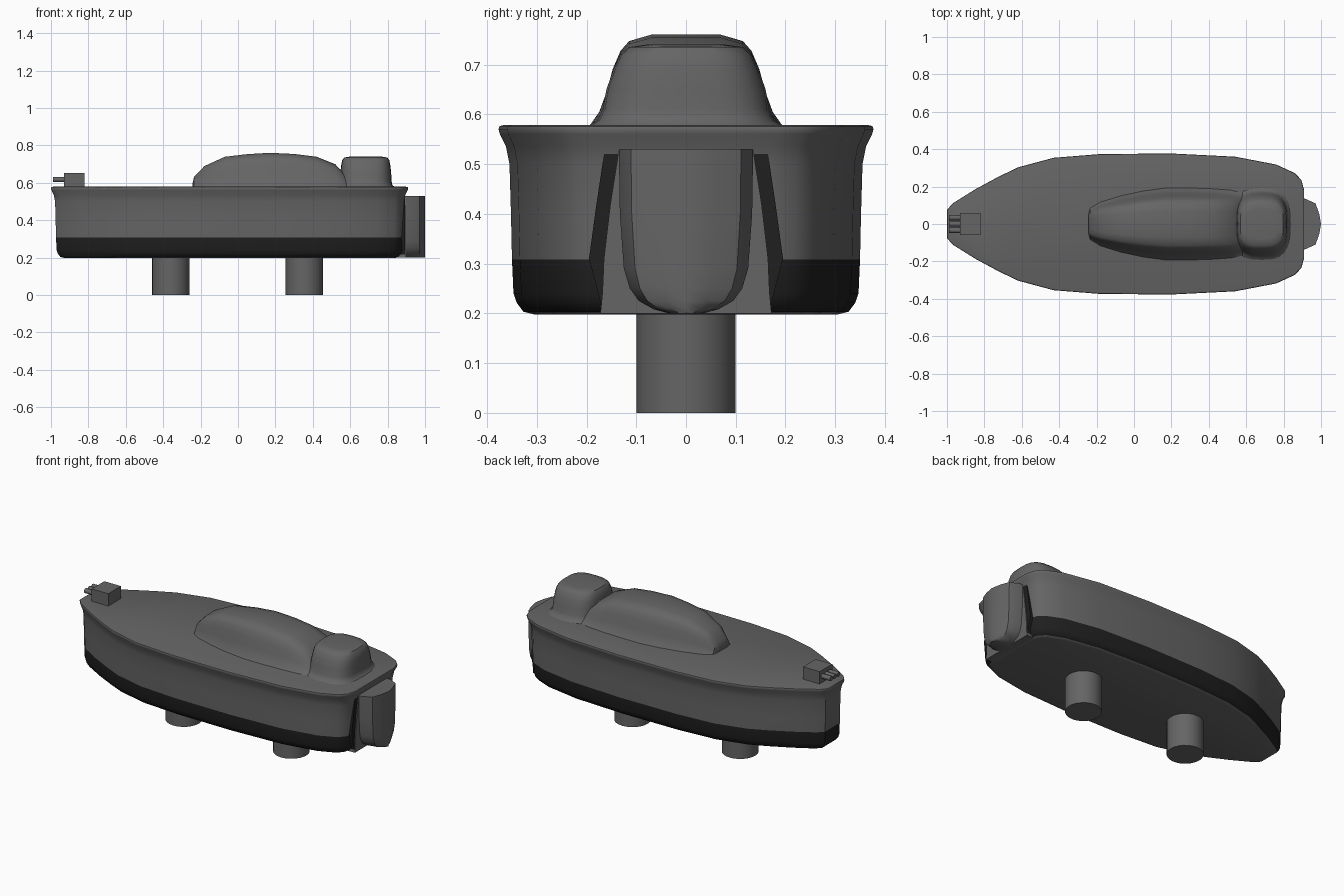
import bpy, bmesh, math

if "Cube" in bpy.data.objects:
    bpy.data.objects.remove(bpy.data.objects["Cube"])


def material(name, v):
    m = bpy.data.materials.new(name)
    m.diffuse_color = (v, v, v, 1)
    m.use_nodes = True
    m.node_tree.nodes["Principled BSDF"].inputs["Base Color"].default_value = m.diffuse_color
    return m


GREY = material("ship grey", 0.13)
BLACK = material("waterline black", 0.014)


def loft(name, rings, mats=(GREY,), rule=None, angle=40):
    """Skin closed rings of points, cap both ends, smooth by angle."""
    bm = bmesh.new()
    vs = [[bm.verts.new(p) for p in r] for r in rings]
    n = len(vs[0])
    for a, b in zip(vs, vs[1:]):
        for i in range(n):
            j = (i + 1) % n
            bm.faces.new((a[i], a[j], b[j], b[i]))
    bm.faces.new(vs[0][::-1])
    bm.faces.new(vs[-1])
    bmesh.ops.recalc_face_normals(bm, faces=bm.faces)
    if rule:
        for f in bm.faces:
            f.material_index = rule(f)
    me = bpy.data.meshes.new(name)
    bm.to_mesh(me)
    bm.free()
    for m in mats:
        me.materials.append(m)
    ob = bpy.data.objects.new(name, me)
    bpy.context.collection.objects.link(ob)
    bpy.ops.object.select_all(action='DESELECT')
    ob.select_set(True)
    bpy.context.view_layer.objects.active = ob
    bpy.ops.object.shade_smooth_by_angle(angle=math.radians(angle))
    return ob


def mirrored(half):
    return half + [(x, -y) for x, y in reversed(half) if y > 1e-6]


# Hull: deck outline repeated at several heights with an inset
outline = mirrored([(-1, 0.0), (-1, 0.075), (-.97, .11), (-.85, .185), (-.73, .25),
                    (-.62, .303), (-.43, .354), (-.18, .374), (.2, .377), (.54, .36),
                    (.76, .318), (.86, .272), (.895, .235), (.91, .18), (.91, .09), (.91, 0)])
CX = -0.045


def hull_ring(z, d):
    return [(CX + (x - CX) * (1 - d / .955), y * (1 - d / .375), z) for x, y in outline]


levels = [(.198, .07), (.203, .05), (.222, .036), (.24, .03), (.308, .027), (.4, .025),
          (.5, .022), (.535, .015), (.56, .003), (.57, 0), (.576, .002), (.579, .012)]
loft("hull", [hull_ring(z, d) for z, d in levels], (GREY, BLACK),
     lambda f: int(f.calc_center_median().z < .308 and f.normal.z > -.9))


# Transom plates: black border with a grey pad inside
def plate(name, pts, x, mat):
    ring = mirrored(pts)
    loft(name, [[(0.85, a, b) for a, b in ring], [(x, a, b) for a, b in ring]], (mat,))


def section_plate(name, half, x0, x1, mat):
    pts = half + [(-y, z) for y, z in reversed(half)]
    loft(name, [[(x0, y, z) for y, z in pts], [(x1, y, z) for y, z in pts]], (mat,))


section_plate("transom_border", [(.17, .215), (.195, .31), (.18, .42), (.165, .52), (.14, .553)],
              .85, .892, BLACK)
section_plate("transom_pad", [(.172, .2), (.168, .24), (.165, .31), (.152, .42), (.135, .528)],
              .85, .897, GREY)

# Rounded stern drive
drive = []
for z, w in [(.2, .035), (.208, .065), (.225, .095), (.25, .113), (.29, .125), (.4, .133), (.53, .135)]:
    sec = [(.87, w), (.915, w), (.97, w * .82), (.99, w * .42), (1, 0)]
    drive.append([(x, y, z) for x, y in mirrored(sec)])
loft("stern_drive", drive)

# Cabin: arch section swept along x
arch = [(1, 0), (.9, .15), (.83, .35), (.76, .62), (.68, .82), (.59, .93), (.36, 1)]
arch += [(-y, z) for y, z in reversed(arch)]
stations = [(-.243, .055, .02), (-.235, .085, .055), (-.18, .118, .112), (-.07, .152, .162),
            (.05, .178, .176), (.17, .194, .183), (.3, .194, .177), (.42, .19, .162),
            (.52, .183, .122), (.58, .172, .06), (.61, .15, .01)]
loft("cabin", [[(x, y * w, .577 + z * h) for y, z in arch] for x, w, h in stations])

# Rear housing dome
dome = []
for z, a, b in [(.577, .155, .195), (.588, .142, .178), (.61, .138, .167), (.65, .136, .16),
                (.69, .132, .146), (.72, .126, .132), (.735, .115, .115), (.74, .085, .08)]:
    ring = []
    for k in range(24):
        t = 2 * math.pi * k / 24
        c, s = math.cos(t), math.sin(t)
        ring.append((.683 + a * math.copysign(abs(c) ** .65, c),
                     b * math.copysign(abs(s) ** .65, s), z))
    dome.append(ring)
loft("rear_housing", dome)


# Bow gun: box with three barrels
def circle(r, n=24):
    return [(r * math.cos(2 * math.pi * k / n), r * math.sin(2 * math.pi * k / n)) for k in range(n)]


box = [(-.06, .575), (.06, .575), (.06, .653), (-.06, .653)]
loft("gun_box", [[(x, y, z) for y, z in box] for x in (-.93, -.82)])
for i, y0 in enumerate((-.034, 0, .034)):
    loft(f"gun_barrel_{i + 1}",
         [[(x, y0 + y, .617 + z) for y, z in circle(.014, 12)] for x in (-.99, -.92)])

# Support pegs
for name, px in (("front_peg", -.36), ("rear_peg", .355)):
    loft(name, [[(px + x, y, z) for x, y in circle(.1)] for z in (0, .21)])
